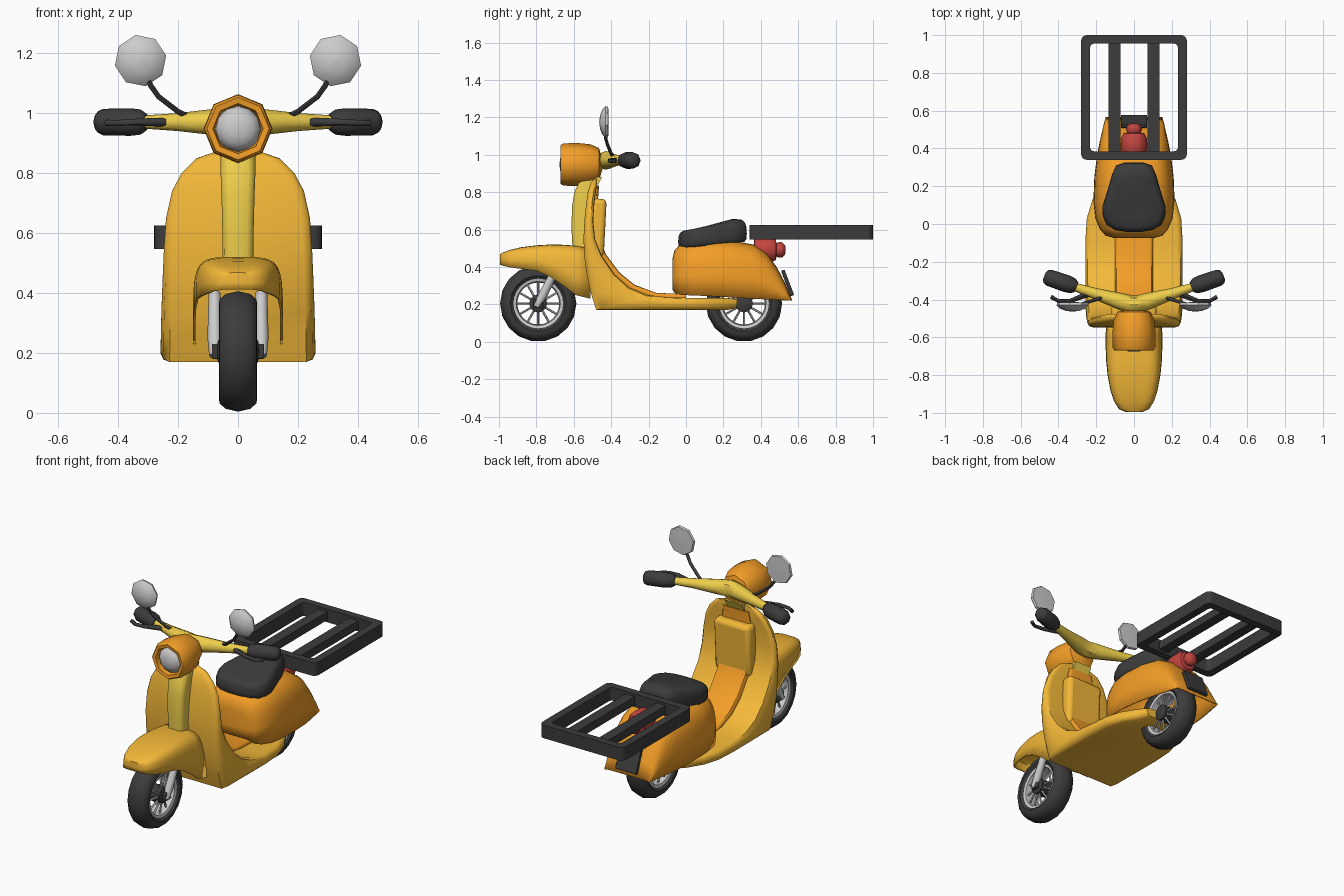
import bpy, bmesh, math
from mathutils import Vector, Matrix

if "Cube" in bpy.data.objects:
    bpy.data.objects.remove(bpy.data.objects["Cube"])

def material(name, rgb):
    m = bpy.data.materials.new(name)
    m.diffuse_color = (*rgb, 1)
    m.use_nodes = True
    m.node_tree.nodes["Principled BSDF"].inputs["Base Color"].default_value = m.diffuse_color
    return m

YELLOW = material("yellow", (0.90, 0.48, 0.04))
PALE = material("pale_yellow", (0.86, 0.62, 0.07))
ORANGE = material("orange", (0.90, 0.34, 0.02))
DARK = material("dark", (0.045, 0.045, 0.045))
RED = material("red", (0.55, 0.06, 0.05))
GREY = None

def finish(bm, name, mat, angle=45, bevel=0, thick=0):
    bmesh.ops.recalc_face_normals(bm, faces=bm.faces)
    me = bpy.data.meshes.new(name)
    bm.to_mesh(me)
    bm.free()
    ob = bpy.data.objects.new(name, me)
    bpy.context.collection.objects.link(ob)
    if mat:
        me.materials.append(mat)
    bpy.context.view_layer.objects.active = ob
    bpy.ops.object.select_all(action='DESELECT')
    ob.select_set(True)
    bpy.ops.object.shade_smooth_by_angle(angle=math.radians(angle))
    if thick:
        ob.modifiers.new("shell", 'SOLIDIFY').thickness = thick
    if bevel:
        b = ob.modifiers.new("round", 'BEVEL')
        b.width, b.segments = bevel, 3
    return ob

def loft(name, rings, mat, closed=True, loop=False, caps=(True, True), **kw):
    bm = bmesh.new()
    R = [[bm.verts.new(p) for p in r] for r in rings]
    n = len(R[0])
    for a, b in zip(R, R[1:] + ([R[0]] if loop else [])):
        for i in range(n if closed else n - 1):
            j = (i + 1) % n
            bm.faces.new((a[i], a[j], b[j], b[i]))
    if not loop:
        for cap, r in zip(caps, (R[0], R[-1])):
            if cap:
                bm.faces.new(r)
    return finish(bm, name, mat, **kw)

def lathe(name, prof, centre, mat, axis='y', n=8, loop=False, phase=0.0, **kw):
    rings = []
    for r, a in prof:
        ring = []
        for i in range(n):
            t = math.tau * i / n + phase
            u, v = max(r, 0.001) * math.cos(t), max(r, 0.001) * math.sin(t)
            ring.append(Vector(centre) + Vector((u, a, v) if axis == 'y' else (a, u, v)))
        rings.append(ring)
    return loft(name, rings, mat, loop=loop, **kw)

def tube(name, pts, radii, mat, n=8):
    P = [Vector(p) for p in pts]
    rings = []
    for i, p in enumerate(P):
        d = P[min(i + 1, len(P) - 1)] - P[max(i - 1, 0)]
        q = d.to_track_quat('Z', 'Y')
        rings.append([p + q @ Vector((radii[i] * math.cos(math.tau * k / n),
                                      radii[i] * math.sin(math.tau * k / n), 0)) for k in range(n)])
    return loft(name, rings, mat)

def box(name, c, size, mat, bevel=0, tilt=0):
    bm = bmesh.new()
    bmesh.ops.create_cube(bm, size=1, matrix=Matrix.Translation(c) @ Matrix.Rotation(tilt, 4, 'X')
                          @ Matrix.Diagonal((*size, 1)))
    return finish(bm, name, mat, bevel=bevel)

def arch(y, w, zt, zb, p=0.5, n=20):
    out = []
    for i in range(n + 1):
        t = math.pi * i / n
        c, s = math.cos(t), max(math.sin(t), 0)
        out.append((math.copysign(abs(c) ** p, c) * w, y, zb + (zt - zb) * s ** p))
    return out

def slab(st, edge):
    # cross-section between an outer and an inner side-profile point, rounded at both ends
    (oy, oz, iy, iz, w) = st
    o, i = Vector((0, oy, oz)), Vector((0, iy, iz))
    half = [(-w + edge, 0), (-w + edge * 0.3, 0.12), (-w, 0.4), (-w, 0.7), (-w + edge * 0.4, 0.95), (-w + edge, 1)]
    sec = half + [(-x, t) for x, t in reversed(half)]
    return [o.lerp(i, t) + Vector((x, 0, 0)) for x, t in sec]

def rrect(w, h, r, z, yc, n=4):
    out = []
    for k, (sx, sy) in enumerate(((1, 1), (-1, 1), (-1, -1), (1, -1))):
        for i in range(n + 1):
            t = math.pi / 2 * (k + i / n)
            out.append((sx * (w - r) + r * math.cos(t), yc + sy * (h - r) + r * math.sin(t), z))
    return out

# wheels: tyre, rim, spokes, hub
for name, y in (("front", -0.79), ("rear", 0.31)):
    c = (0, y, 0.205)
    lathe(name + "_tyre", [(.128, -.045), (.15, -.064), (.175, -.062), (.194, -.042), (.204, 0), (.194, .042),
                           (.175, .062), (.15, .064), (.128, .045)], c, DARK, 'x', 18, loop=True)
    lathe(name + "_rim", [(.133, -.052), (.133, .052), (.118, .048), (.112, 0), (.118, -.048)], c, GREY, 'x', 24, loop=True)
    lathe(name + "_hub", [(.025, -.07), (.048, -.06), (.048, .06), (.025, .07)], c, DARK, 'x', 12)
    for s in (-1, 1):
        for k in range(12):
            t = math.tau * k / 12
            u = Vector((0, math.cos(t), math.sin(t)))
            tube(name + "_spoke", [Vector(c) + u * .04 + Vector((s * .045, 0, 0)),
                                   Vector(c) + u * .12 + Vector((s * .03, 0, 0))], (.006, .006), GREY, 5)

# front fork
for s in (-1, 1):
    tube("fork_arm", [(s * .078, -.80, .19), (s * .078, -.765, .25), (s * .078, -.69, .40)], (.018, .024, .02), GREY)
    box("axle_block", (s * .075, -.79, .205), (.025, .05, .05), DARK, .006)

# front fender shell
fender = [(-.995, .045, .468, .412), (-.98, .08, .477, .407), (-.94, .105, .492, .398), (-.88, .125, .506, .39),
          (-.8, .14, .516, .38), (-.73, .147, .52, .35), (-.66, .15, .519, .305), (-.59, .15, .514, .25), (-.51, .148, .50, .23)]
loft("front_fender", [arch(*f, p=.45) for f in fender], YELLOW, closed=False, caps=(True, False), thick=.008)

# leg shield running into the floor
shield = [(-.497, .87, -.475, .872, .075), (-.512, .845, -.476, .85, .14), (-.525, .80, -.482, .80, .188), (-.533, .74, -.49, .74, .22),
          (-.543, .65, -.496, .65, .24), (-.548, .55, -.486, .55, .247), (-.543, .45, -.45, .46, .251),
          (-.527, .34, -.38, .36, .255), (-.505, .25, -.3, .29, .257), (-.48, .17, -.2, .25, .258),
          (-.1, .17, -.1, .238, .258), (.03, .17, .03, .235, .25), (.13, .17, .13, .235, .22),
          (.22, .17, .22, .235, .165), (.27, .18, .275, .228, .13)]
loft("leg_shield_and_floor", [slab(s, .03) for s in shield], YELLOW)

# centre tunnel over the floor
tunnel = [(-.495, .83, -.465, .835, .085), (-.51, .7, -.475, .7, .10), (-.51, .57, -.465, .57, .10), (-.48, .45, -.43, .47, .10),
          (-.40, .34, -.355, .37, .10), (-.3, .26, -.275, .305, .10), (-.18, .22, -.16, .262, .10), (0, .22, 0, .255, .10)]
loft("centre_tunnel", [slab(s, .02) for s in tunnel], ORANGE)
box("glove_box", (0, -.472, .61), (.24, .08, .31), YELLOW, .025, -.05)

# steering column cover
column = [(.46, -.605, -.50, .05), (.6, -.612, -.52, .052), (.72, -.61, -.51, .055), (.80, -.597, -.49, .058), (.88, -.56, -.45, .058)]
loft("column_cover", [[(x * w, f + (b - f) * t, z) for x, t in
                       ((-.6, 0), (.6, 0), (.9, .1), (1, .3), (1, 1), (-1, 1), (-1, .3), (-.9, .1))]
                      for z, f, b, w in column], PALE)

# rear body shell
body = [(-.073, .11, .44, .28), (-.062, .15, .49, .262), (-.03, .18, .52, .252), (.03, .205, .537, .248), (.12, .215, .545, .245),
        (.25, .21, .54, .237), (.36, .196, .52, .23), (.43, .183, .475, .227), (.485, .17, .40, .224),
        (.53, .16, .315, .222), (.567, .15, .225, .22)]
loft("rear_body", [arch(*b, p=.55) for b in body], ORANGE, closed=False, caps=(True, False), thick=.008)

# seat
half = [(.05, .325), (.095, .31), (.117, .26), (.14, .18), (.168, .09), (.165, .04), (.145, -.005), (.10, -.032), (.04, -.042)]
outline = half + [(-x, y) for x, y in reversed(half)]
def seat_ring(s, t):
    ring = []
    for x, y in outline:
        k = (y + .04) / .365
        lo, hi = .50 + .035 * k, .598 + .06 * k
        ring.append((x * s, .14 + (y - .14) * s, lo + (hi - lo) * t))
    return ring
loft("seat", [seat_ring(s, t) for s, t in ((.93, 0), (.99, .12), (1, .35), (.99, .65), (.94, .85), (.85, .96), (.6, 1))], DARK, angle=60)

# luggage rack: frame and bars
loft("rack_frame", [rrect(.28, .33, .03, .546, .67), rrect(.28, .33, .03, .625, .67),
                    rrect(.232, .285, .02, .625, .67), rrect(.232, .285, .02, .546, .67)], DARK, loop=True)
for s in (-1, 1):
    box("rack_bar", (s * .103, .67, .585), (.062, .58, .05), DARK)

# tail light and plate
lathe("tail_light", [(0, .36), (.06, .365), (.07, .38), (.07, .45), (.055, .48), (.036, .484), (.042, .5), (.04, .515), (.025, .53), (0, .533)],
      (0, 0, .492), RED, n=12)
box("rear_plate", (0, .543, .315), (.14, .02, .145), DARK, .004, .36)

# headlight
lathe("headlight_housing", [(.0, -.61), (.076, -.615), (.084, -.667), (.104, -.67), (.113, -.655), (.115, -.58), (.108, -.51),
                            (.088, -.465), (0, -.44)], (0, 0, .948), ORANGE, n=8, phase=math.pi / 2, angle=50)
lathe("headlight_lens", [(.078, -.61), (.074, -.645), (.055, -.665), (.03, -.674), (0, -.676)], (0, 0, .948), GREY, n=12)

# handlebar, grips, levers, mirrors
tube("handlebar", [(-.37, -.315, .97), (-.2, -.37, .97), (-.07, -.41, .97), (0, -.43, .97), (.07, -.41, .97), (.2, -.37, .97), (.37, -.315, .97)],
     (.018, .03, .045, .05, .045, .03, .018), PALE)
for s in (-1, 1):
    tube("grip", [(s * .305, -.335, .97), (s * .325, -.327, .97), (s * .36, -.315, .97), (s * .45, -.284, .97), (s * .467, -.278, .97), (s * .475, -.275, .97)],
         (.028, .042, .046, .044, .036, .02), DARK)
    tube("brake_lever", [(s * .22, -.365, .97), (s * .28, -.385, .97), (s * .34, -.408, .97), (s * .40, -.408, .967), (s * .44, -.385, .967)],
         (.014, .014, .011, .01, .011), DARK)
    tube("mirror_stalk", [(s * .16, -.385, .985), (s * .2, -.40, 1.005), (s * .265, -.42, 1.055), (s * .29, -.43, 1.09), (s * .315, -.432, 1.14)],
         (.009, .009, .009, .009, .009), DARK)
    lathe("mirror", [(0, -.464), (.035, -.46), (.068, -.448), (.087, -.43), (.083, -.416), (0, -.413)],
          (s * .325, 0, 1.175), GREY, n=8, phase=math.pi / 8 + s * .2, angle=35)
